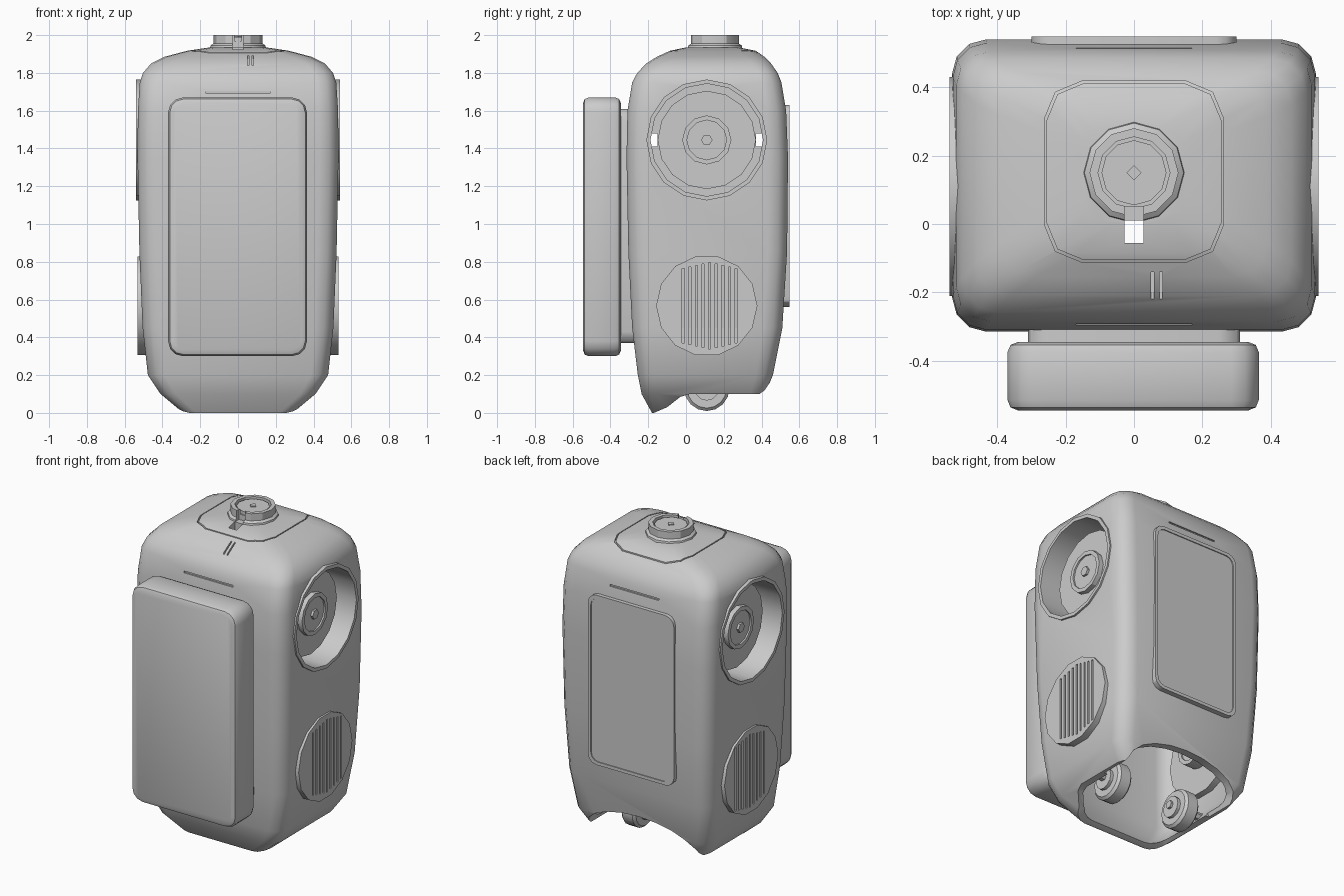
import bpy, bmesh, math

if "Cube" in bpy.data.objects:
    bpy.data.objects.remove(bpy.data.objects["Cube"], do_unlink=True)

grey = bpy.data.materials.new("light grey")
grey.use_nodes = True
COLOUR = (0.6, 0.6, 0.6, 1)
grey.diffuse_color = COLOUR
grey.node_tree.nodes["Principled BSDF"].inputs["Base Color"].default_value = COLOUR


def loft(name, rings):
    """Closed skin through equal-length rings of points."""
    bm = bmesh.new()
    rows = [[bm.verts.new(p) for p in ring] for ring in rings]
    n = len(rows[0])
    for a, b in zip(rows, rows[1:]):
        for i in range(n):
            j = (i + 1) % n
            bm.faces.new((a[i], a[j], b[j], b[i]))
    bm.faces.new(rows[0][::-1])
    bm.faces.new(rows[-1])
    bmesh.ops.recalc_face_normals(bm, faces=bm.faces)
    mesh = bpy.data.meshes.new(name)
    bm.to_mesh(mesh)
    bm.free()
    mesh.materials.append(grey)
    obj = bpy.data.objects.new(name, mesh)
    bpy.context.collection.objects.link(obj)
    return obj


def rounded(u0, u1, v0, v1, r, steps=3):
    """Rounded rectangle outline."""
    pts = []
    corners = ((u1 - r, v1 - r), (u0 + r, v1 - r), (u0 + r, v0 + r), (u1 - r, v0 + r))
    for k, (cu, cv) in enumerate(corners):
        for s in range(steps + 1):
            a = math.pi / 2 * (k + s / steps)
            pts.append((cu + r * math.cos(a), cv + r * math.sin(a)))
    return pts


def circle(u, v, r, n=16, rv=None):
    return [(u + r * math.cos(2 * math.pi * i / n), v + (rv or r) * math.sin(2 * math.pi * i / n))
            for i in range(n)]


def prism(name, outline, axis, a, b):
    place = {"x": lambda u, v, d: (d, u, v),
             "y": lambda u, v, d: (u, d, v),
             "z": lambda u, v, d: (u, v, d)}[axis]
    return loft(name, [[place(u, v, d) for u, v in outline] for d in (a, b)])


def box(name, x0, x1, y0, y1, z0, z1):
    return prism(name, [(x0, y0), (x1, y0), (x1, y1), (x0, y1)], "z", z0, z1)


def apply(obj, mod):
    bpy.context.view_layer.objects.active = obj
    bpy.ops.object.modifier_apply(modifier=mod.name)


def cut(obj, *cutters):
    for cutter in cutters:
        mod = obj.modifiers.new("cut", "BOOLEAN")
        mod.operation, mod.solver, mod.object = "DIFFERENCE", "EXACT", cutter
        apply(obj, mod)
        bpy.data.objects.remove(cutter, do_unlink=True)
    return obj


def bevel(obj, width, segments=2):
    mod = obj.modifiers.new("bevel", "BEVEL")
    mod.width, mod.segments, mod.limit_method = width, segments, "ANGLE"
    mod.angle_limit = math.radians(50)
    apply(obj, mod)
    return obj


# Body shell: height, half width, front, back, corner radius
SHELL = [(0, .29, -.18, .36, .07), (.1, .41, -.235, .42, .08), (.2, .477, -.255, .46, .09),
         (.45, .505, -.285, .51, .1), (.85, .522, -.305, .535, .1), (1.35, .532, -.315, .54, .1),
         (1.6, .53, -.31, .53, .1), (1.75, .52, -.285, .505, .1), (1.8, .503, -.258, .485, .1),
         (1.85, .46, -.21, .45, .1), (1.885, .39, -.155, .415, .1), (1.917, .27, -.085, .37, .1),
         (1.935, .15, 0, .28, .08)]


def shell(name, inset=0, top_drop=0, base_drop=0):
    return loft(name, [[(x, y, z - (top_drop if z > 1 else base_drop)) for x, y in
                        rounded(-h + inset, h - inset, f + inset, b - inset, r)]
                       for z, h, f, b, r in SHELL])


body = shell("body")

# Hollow inside, sloping sill and arched back opening
sill = prism("sill", [(-.17, -.1), (-.17, 0), (-.1, .03), (-.03, .085), (.02, .1),
                      (.7, .1), (.7, -.1)], "x", -.8, .8)
arch = prism("arch", circle(0, .1, .39, 20, .17), "y", .2, .8)
cut(body, sill, arch, shell("hollow", .05, .04, .01))

# Side socket openings and the slit in front of the knob
YC, ZC, ZS = .11, 1.445, .567
for s in (1, -1):
    cut(body, prism("socket", circle(YC, ZC, .305), "x", s * .34, s * .8))
cut(body, box("slit", -.028, .028, -.055, .01, 1.8, 2.1))

# Seam round the top hatch
seam = prism("seam", rounded(-.262, .262, -.112, .418, .11, 2), "z", 1.8, 2.1)
cut(seam, prism("seam_core", rounded(-.256, .256, -.106, .412, .11, 2), "z", 1.7, 2.2))
cut(seam, shell("seam_floor", 0, .012, .012))
cut(body, seam)

# Narrow grooves on the front, back and brow
for y0, y1 in ((-.5, -.285), (.505, .8)):
    cut(body, box("groove", -.17, .17, y0, y1, 1.692, 1.703))
for x in (.05, .075):
    cut(body, box("brow_mark", x, x + .008, -.26, -.14, 1.84, 1.9))

# Front pack with its neck, and back panel
neck = prism("front_pack_neck", rounded(-.31, .31, .37, 1.61, .06), "y", -.38, -.26)
pack = bevel(prism("front_pack", rounded(-.37, .365, .3, 1.67, .08), "y", -.545, -.345), .03)
panel = prism("back_panel", rounded(-.3, .3, .56, 1.63, .06), "y", .475, .549)
cut(panel, prism("panel_inset", rounded(-.28, .28, .58, 1.61, .05), "y", .543, .6))
parts = [body, neck, pack, panel]

# Parts repeated on both sides
for s, side in ((1, "left"), (-1, "right")):
    # Socket: lined rim, back plate with two slots, raised disc and hub
    rim = prism(side + "_socket_rim", circle(YC, ZC, .32), "x", s * .33, s * .54)
    cut(rim, prism("rim_hole", circle(YC, ZC, .298), "x", s * .3, s * .6))
    plate = prism(side + "_socket_plate", circle(YC, ZC, .31), "x", s * .32, s * .35)
    for y in (YC - .305, YC + .26):
        cut(plate, box("slot", s * .2, s * .5, y, y + .045, ZC - .035, ZC + .035))
    disc = prism(side + "_socket_disc", circle(YC, ZC, .26), "x", s * .32, s * .43)
    hub = prism(side + "_socket_hub", circle(YC, ZC, .13, 12), "x", s * .42, s * .46)
    cut(hub, prism("hub_dish", circle(YC, ZC, .105, 12), "x", s * .45, s * .5))
    screw = prism(side + "_socket_screw", circle(YC, ZC, .03, 6), "x", s * .44, s * .465)

    # Speaker with grille slots outside and a magnet inside
    grille = prism(side + "_speaker", circle(YC, ZS, .268, 14), "x", s * .4, s * .533)
    for i in range(9):
        y = YC - .125 + i * .035
        h = .23 - abs(i - 4) * .008
        cut(grille, box("grille_slot", s * .505, s * .6, y - .006, y + .006, ZS - h, ZS + h))
    magnet = prism(side + "_speaker_magnet", circle(YC, ZS, .1, 12), "x", s * .32, s * .41)
    cut(magnet, prism("magnet_dish", circle(YC, ZS, .075, 12), "x", s * .3, s * .33))
    stud = prism(side + "_speaker_stud", circle(YC, ZS, .03, 6), "x", s * .32, s * .35)

    # Wheel tucked under the sill
    wheel = bevel(prism(side + "_wheel", circle(YC, .13, .12), "x", s * .2, s * .3), .015, 1)
    cap = prism(side + "_wheel_cap", circle(YC, .13, .065, 12), "x", s * .18, s * .32)
    axle = prism(side + "_wheel_axle", circle(YC, .14, .025, 6), "x", s * .165, s * .41)
    parts += [rim, plate, disc, hub, screw, grille, magnet, stud, wheel, cap, axle]

# Top knob: flange, notched collar, recessed cap and screw
KY = .15
flange = loft("knob_flange", [[(x, y, z) for x, y in circle(0, KY, r, 12)]
                              for z, r in ((1.9, .155), (1.945, .145), (1.955, .13))])
collar = prism("knob_collar", circle(0, KY, .13, 12), "z", 1.92, 2)
cut(collar, prism("collar_hole", circle(0, KY, .105, 12), "z", 1.97, 2.1))
for part in (flange, collar):
    cut(part, box("notch", -.028, .028, -.1, KY - .1, 1.8, 2.1))
knob_cap = prism("knob_cap", circle(0, KY, .095, 12), "z", 1.95, 1.99)
knob_screw = prism("knob_screw", circle(0, KY, .022, 4), "z", 1.98, 1.996)
parts += [flange, collar, knob_cap, knob_screw]

# Smooth shading with sharp edges kept
bpy.ops.object.select_all(action="DESELECT")
for part in parts:
    part.select_set(True)
bpy.context.view_layer.objects.active = body
bpy.ops.object.shade_smooth_by_angle(angle=math.radians(30))
bpy.ops.object.select_all(action="DESELECT")
